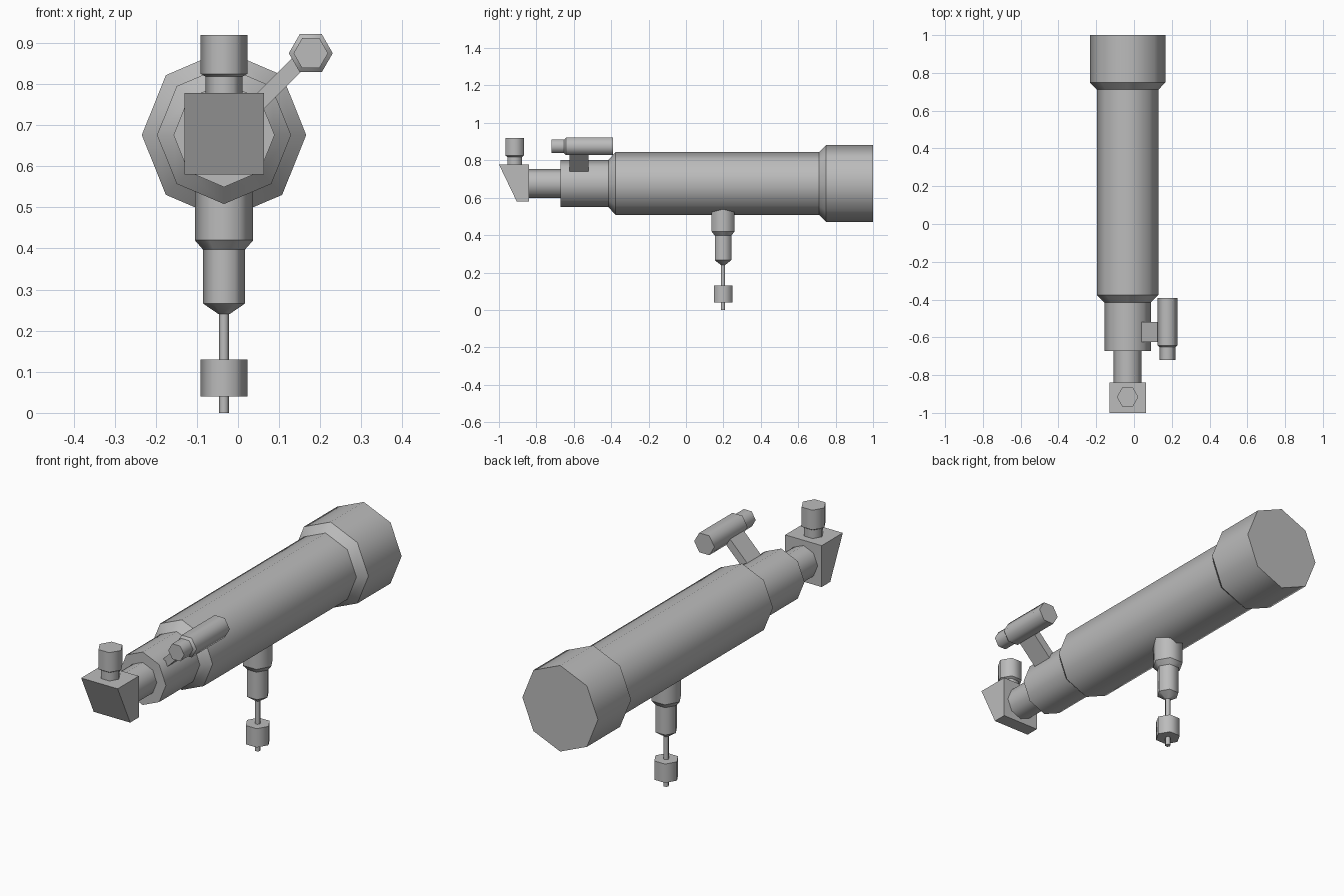
import bpy, bmesh, math
from mathutils import Vector

cube = bpy.data.objects.get("Cube")
if cube:
    bpy.data.objects.remove(cube, do_unlink=True)

grey = bpy.data.materials.new("plain grey")
grey.use_nodes = True
COLOUR = (0.5, 0.5, 0.5, 1)
grey.diffuse_color = COLOUR
grey.node_tree.nodes["Principled BSDF"].inputs["Base Color"].default_value = COLOUR

AXIS_X, AXIS_Z = -0.034, 0.676  # centre line of the main tube


def finish(name, bm):
    bmesh.ops.recalc_face_normals(bm, faces=bm.faces)
    mesh = bpy.data.meshes.new(name)
    bm.to_mesh(mesh)
    bm.free()
    mesh.materials.append(grey)
    obj = bpy.data.objects.new(name, mesh)
    bpy.context.collection.objects.link(obj)
    return obj


def turned(name, profile, sides, origin, along_y=False, stretch=1.0):
    """Sweep (position, radius) pairs round an axis: smooth sides, crisp rings."""
    bm = bmesh.new()
    rings = []
    for pos, r in profile:
        ring = []
        for i in range(sides):
            a = math.tau * i / sides
            u, v = r * math.cos(a), r * math.sin(a) * stretch
            offset = (u, pos, v) if along_y else (u, v, pos)
            ring.append(bm.verts.new(Vector(origin) + Vector(offset)))
        rings.append(ring)
    for lower, upper in zip(rings, rings[1:]):
        for i in range(sides):
            j = (i + 1) % sides
            bm.faces.new((lower[i], lower[j], upper[j], upper[i])).smooth = True
    for ring in (rings[0], rings[-1]):
        bm.faces.new(ring)
    for ring in rings:
        for i in range(sides):
            bm.edges.get((ring[i], ring[(i + 1) % sides])).smooth = False
    return finish(name, bm)


def prism(name, outline, offset):
    """Extrude a flat outline by an offset."""
    bm = bmesh.new()
    face = bm.faces.new([bm.verts.new(p) for p in outline])
    new = bmesh.ops.extrude_face_region(bm, geom=[face])["geom"]
    bmesh.ops.translate(bm, vec=offset,
                        verts=[v for v in new if isinstance(v, bmesh.types.BMVert)])
    return finish(name, bm)


# Main optical tube with its dew shield and narrower rear section
turned("main_tube",
       [(-0.672, 0.123), (-0.415, 0.123), (-0.376, 0.163), (0.711, 0.163),
        (0.749, 0.2), (1.0, 0.2)],
       8, (AXIS_X, 0, AXIS_Z), True, 1.03)
turned("focuser_tube", [(-0.86, 0.075), (-0.66, 0.075)],
       8, (AXIS_X, 0, AXIS_Z), True, 1.03)

# Wedge-shaped diagonal with the eyepiece on top
prism("diagonal_housing",
      [(-0.13, y, z) for y, z in
       ((-1.0, 0.778), (-0.84, 0.778), (-0.84, 0.58), (-0.905, 0.58))],
      (0.193, 0, 0))
turned("eyepiece",
       [(0.77, 0.045), (0.818, 0.045), (0.825, 0.057), (0.919, 0.057)],
       6, (AXIS_X, -0.916, 0))

# Finder scope on a slanted bracket
turned("finder_scope",
       [(-0.72, 0.042), (-0.652, 0.042), (-0.642, 0.0535), (-0.391, 0.0535)],
       6, (0.177, 0, 0.875), True)
start, end = Vector((0.049, -0.624, 0.753)), Vector((0.165, -0.624, 0.869))
half = Vector((-0.0135, 0, 0.0135))
prism("finder_bracket", [start + half, end + half, end - half, start - half],
      (0, 0.104, 0))

# Mount post, counterweight rod and counterweight
turned("mount_post",
       [(0.24, 0.013), (0.266, 0.051), (0.397, 0.051), (0.42, 0.071), (0.56, 0.071)],
       6, (AXIS_X, 0.198, 0))
turned("counterweight_rod", [(0.0, 0.0125), (0.25, 0.0125)], 6, (AXIS_X, 0.198, 0))
turned("counterweight", [(0.04, 0.057), (0.13, 0.057)], 6, (AXIS_X, 0.198, 0))
